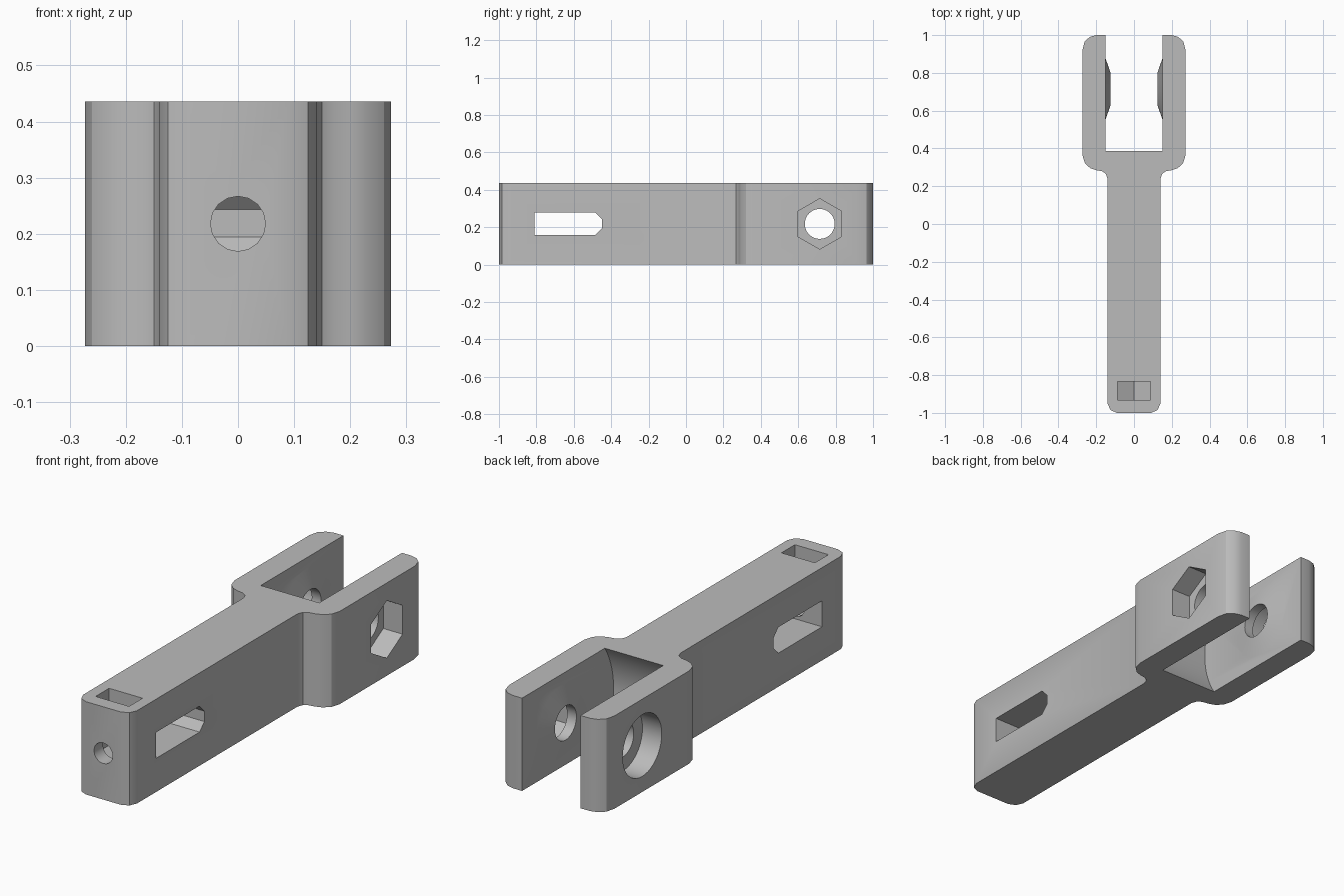
import bpy, bmesh, math
from mathutils import Matrix

if "Cube" in bpy.data.objects:
    bpy.data.objects.remove(bpy.data.objects["Cube"], do_unlink=True)

H = 0.436            # bar height
MID = H / 2
PIN_Y = 0.715        # pin axis position

grey = bpy.data.materials.new("plain grey")
grey.use_nodes = True
grey.diffuse_color = (0.5, 0.5, 0.5, 1)
grey.node_tree.nodes["Principled BSDF"].inputs["Base Color"].default_value = (0.5, 0.5, 0.5, 1)


def prism(name, pts, axis, lo, hi, top_scale=1.0, centre=(0, 0)):
    """Extrude a 2D outline along an axis; the other two axes keep their order."""
    def place(p, d):
        c = list(p)
        c.insert("xyz".index(axis), d)
        return c
    bm = bmesh.new()
    far = [[c + (v - c) * top_scale for v, c in zip(p, centre)] for p in pts]
    a = [bm.verts.new(place(p, lo)) for p in pts]
    b = [bm.verts.new(place(p, hi)) for p in far]
    bm.faces.new(a)
    bm.faces.new(b)
    n = len(pts)
    for i in range(n):
        j = (i + 1) % n
        bm.faces.new((a[i], a[j], b[j], b[i]))
    bmesh.ops.recalc_face_normals(bm, faces=bm.faces)
    me = bpy.data.meshes.new(name)
    bm.to_mesh(me)
    bm.free()
    me.materials.append(grey)
    ob = bpy.data.objects.new(name, me)
    bpy.context.collection.objects.link(ob)
    return ob


def ring(cx, cy, r, n, start=0.0):
    return [(cx + r * math.cos(start + math.tau * i / n),
             cy + r * math.sin(start + math.tau * i / n)) for i in range(n)]


def combine(target, tool, operation="DIFFERENCE"):
    mod = target.modifiers.new("combine", "BOOLEAN")
    mod.operation, mod.object, mod.solver = operation, tool, "EXACT"
    tool.hide_render = True
    bpy.context.view_layer.update()
    dg = bpy.context.evaluated_depsgraph_get()
    me = bpy.data.meshes.new_from_object(target.evaluated_get(dg))
    target.modifiers.clear()
    target.data = me
    bpy.data.objects.remove(tool, do_unlink=True)


# Bar and fork outline, mirrored across x
half = [(0.09, -1), (0.125, -0.985), (0.14, -0.95), (0.14, 0.24), (0.15, 0.267),
        (0.17, 0.28), (0.2, 0.285), (0.232, 0.296), (0.26, 0.322), (0.273, 0.365),
        (0.273, 0.92), (0.262, 0.965), (0.235, 0.99), (0.2, 1)]
body = prism("clevis_body", half + [(-x, y) for x, y in reversed(half)], "z", 0, H)

# Fork gap with a floor curved around the pin axis
gap = []
for i in range(25):
    t = math.radians(-45 + 90 * i / 24)
    gap.append((PIN_Y - 0.395 * math.cos(t), MID + 0.395 * math.sin(t)))
gap += [(1.1, gap[-1][1]), (1.1, gap[0][1])]
combine(body, prism("fork_gap", gap, "x", -0.152, 0.152))

# Tapered bosses inside the fork
for s in (1, -1):
    boss = prism("pin_boss", ring(PIN_Y, MID, 0.204, 40), "x", s * 0.165, s * 0.125,
                 0.088 / 0.204, (PIN_Y, MID))
    combine(body, boss, "UNION")

# Pin hole, hexagonal nut recess and round head recess
combine(body, prism("pin_hole", ring(PIN_Y, MID, 0.08, 40), "x", -0.4, 0.4))
combine(body, prism("nut_recess", ring(PIN_Y, MID, 0.135, 6, math.pi / 2), "x", 0.173, 0.4))
combine(body, prism("head_recess", ring(PIN_Y, MID, 0.145, 40), "x", -0.4, -0.173))

# Side slot with a bevelled inner end
slot = [(-0.81, 0.158), (-0.485, 0.158), (-0.45, 0.194), (-0.45, 0.243),
        (-0.485, 0.28), (-0.81, 0.28)]
combine(body, prism("side_slot", slot, "x", -0.4, 0.4))

# Nut trap open at the top with a pointed floor
trap = [(-0.087, 0.6), (-0.087, 0.168), (0, 0.118), (0.087, 0.168), (0.087, 0.6)]
combine(body, prism("nut_trap", trap, "y", -0.933, -0.833))

# Screw hole from the front end into the slot
combine(body, prism("screw_hole", ring(0, MID, 0.049, 16), "y", -1.1, -0.7))

bpy.ops.object.select_all(action="DESELECT")
body.select_set(True)
bpy.context.view_layer.objects.active = body
bpy.ops.object.shade_smooth_by_angle(angle=math.radians(30))
